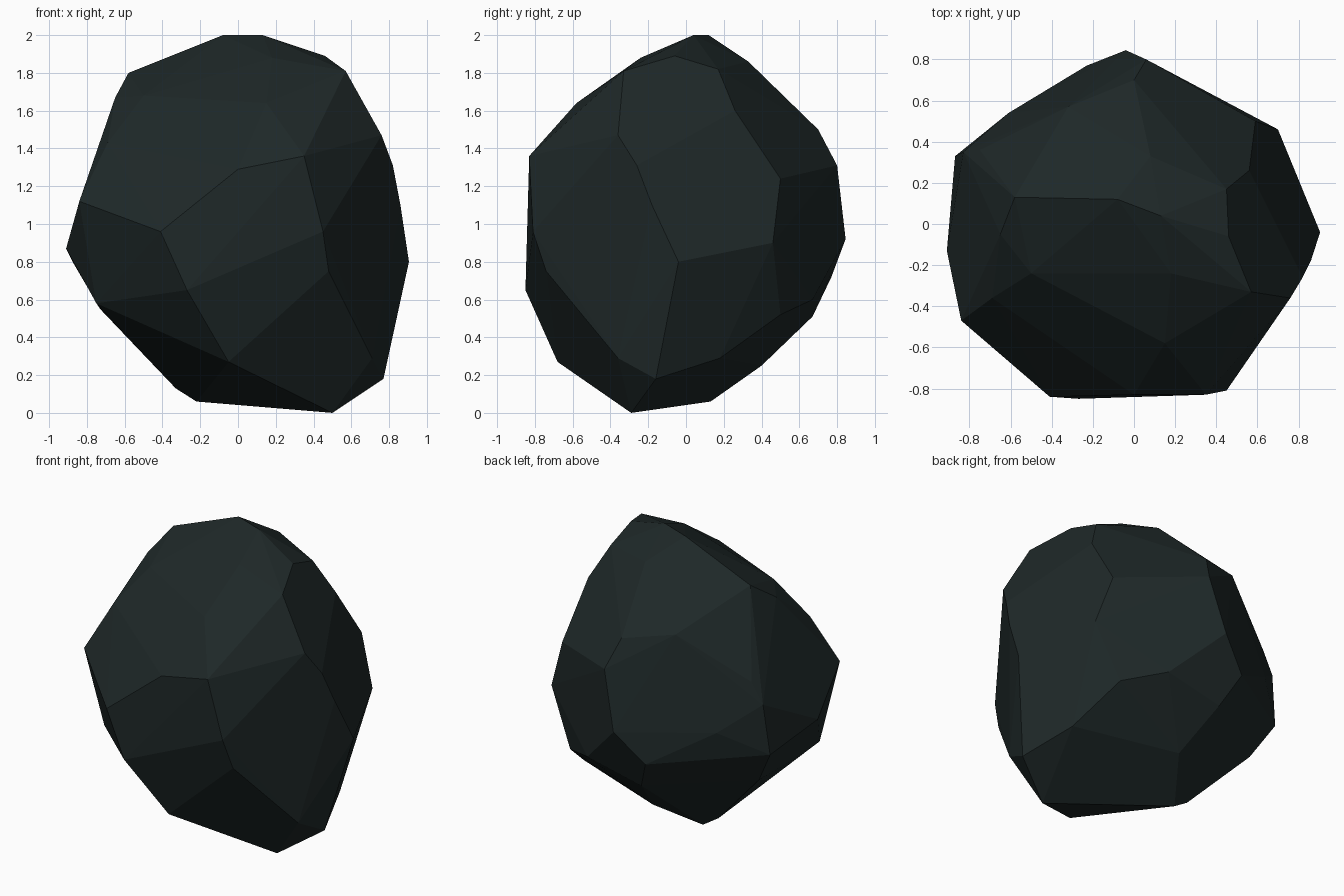
import bpy
import bmesh
import math

# Corner points of the rock, grouped from the peak down to the base
CORNERS = [
    # peak
    (-.08, .12, 2), (.13, .04, 2), (.46, -.06, 1.89), (.18, -.24, 1.88),
    (.57, -.33, 1.81), (-.58, .13, 1.8), (.45, .17, 1.82), (.08, .33, 1.86),
    # shoulders
    (-.65, -.05, 1.67), (-.32, .57, 1.56), (0, .7, 1.5), (-.5, -.24, 1.68),
    (.15, -.58, 1.64), (-.69, -.36, 1.43), (.56, .26, 1.6), (.76, -.36, 1.47),
    (.35, -.83, 1.36), (-.75, .36, 1.27), (.06, .8, 1.31), (.59, .5, 1.24),
    (.82, -.26, 1.31), (0, -.83, 1.29),
    # waist
    (.86, -.18, 1.1), (-.84, -.47, 1.12), (-.83, .35, 1.13),
    (-.41, -.84, .96), (.45, -.81, .96), (-.04, .845, .92), (.7, .46, .9),
    (.905, -.04, .8), (-.91, -.13, .87), (-.61, .54, .95),
    (-.87, .33, .79), (.48, -.74, .75), (-.27, -.85, .65), (-.23, .77, .72),
    # underside
    (-.75, -.38, .58), (-.71, -.26, .53), (-.73, .25, .55), (.53, .5, .52),
    (.28, .67, .6), (-.13, .67, .51), (-.05, -.68, .27), (.71, -.36, .29),
    (.77, -.16, .18), (.65, .18, .29), (-.03, .4, .25), (-.33, .12, .13),
    (-.22, .13, .06), (.5, -.29, 0),
]

# Dark slate colour
slate = bpy.data.materials.new("dark_slate")
slate.diffuse_color = (0.013, 0.021, 0.021, 1)

# Faceted boulder: convex hull, nearly flat neighbours merged into broad facets
bm = bmesh.new()
for corner in CORNERS:
    bm.verts.new(corner)
bmesh.ops.convex_hull(bm, input=bm.verts[:])
loose = [v for v in bm.verts if not v.link_faces]
bmesh.ops.delete(bm, geom=loose, context='VERTS')
bmesh.ops.dissolve_limit(bm, angle_limit=math.radians(3),
                         verts=bm.verts[:], edges=bm.edges[:])
bmesh.ops.recalc_face_normals(bm, faces=bm.faces[:])
mesh = bpy.data.meshes.new("boulder")
bm.to_mesh(mesh)
bm.free()
mesh.materials.append(slate)
boulder = bpy.data.objects.new("boulder", mesh)
bpy.context.collection.objects.link(boulder)
